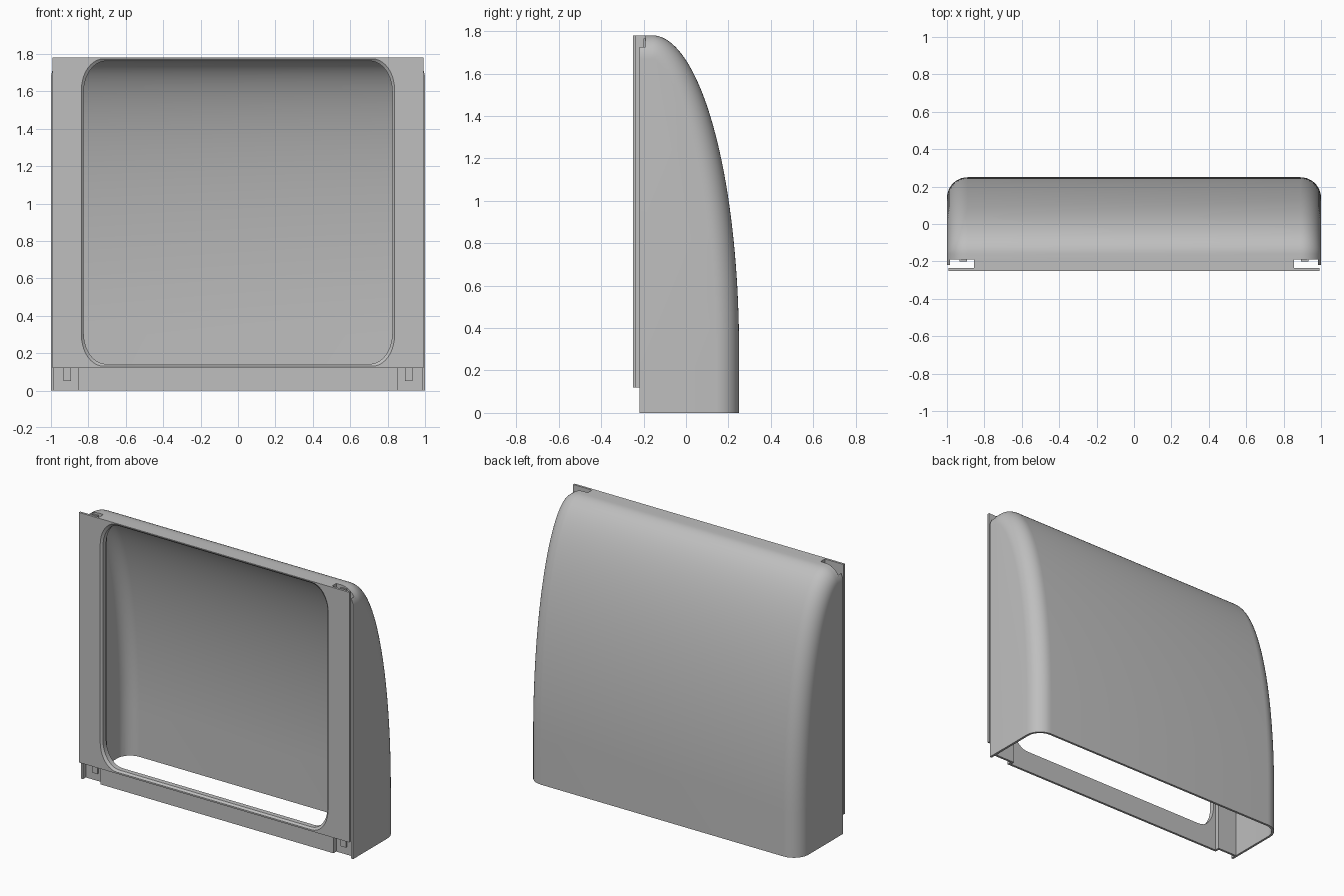
import bpy, bmesh, math

if "Cube" in bpy.data.objects:
    bpy.data.objects.remove(bpy.data.objects["Cube"])

W, TOP, R, T = 1.0, 1.78, 0.11, 0.015   # half width, height, side fillet, wall

grey = bpy.data.materials.new("light_grey")
grey.diffuse_color = (0.52, 0.52, 0.52, 1)
grey.use_nodes = True
grey.node_tree.nodes["Principled BSDF"].inputs["Base Color"].default_value = grey.diffuse_color


def finish(name, bm):
    bmesh.ops.recalc_face_normals(bm, faces=bm.faces)
    me = bpy.data.meshes.new(name)
    bm.to_mesh(me)
    bm.free()
    me.materials.append(grey)
    ob = bpy.data.objects.new(name, me)
    bpy.context.collection.objects.link(ob)
    return ob


def loft(name, rings):
    """Closed solid through equally sized rings of points."""
    bm = bmesh.new()
    vs = [[bm.verts.new(p) for p in ring] for ring in rings]
    n = len(vs[0])
    for a, b in zip(vs, vs[1:]):
        for i in range(n):
            j = (i + 1) % n
            bm.faces.new((a[i], a[j], b[j], b[i]))
    bm.faces.new(vs[0])
    bm.faces.new(vs[-1][::-1])
    return finish(name, bm)


def box(name, x0, x1, y0, y1, z0, z1):
    return loft(name, [[(x, y0, z0), (x, y1, z0), (x, y1, z1), (x, y0, z1)]
                       for x in (x0, x1)])


def boolean(ob, cutter, op='DIFFERENCE', remove=True):
    m = ob.modifiers.new("cut", 'BOOLEAN')
    m.operation, m.object, m.solver = op, cutter, 'EXACT'
    bpy.context.view_layer.update()
    bpy.context.view_layer.objects.active = ob
    bpy.ops.object.modifier_apply(modifier=m.name)
    if remove:
        bpy.data.objects.remove(cutter)


def side_profile(x, d, y0, z0):
    """Elliptical hood outline in the yz plane, offset inward by d."""
    a, b, cy, cz = 0.41, 1.48, -0.16, 0.30
    pts = [(x, y0, z0), (x, y0, TOP - d)]
    n = 40
    for i in range(n + 1):
        t = math.pi / 2 * (1 - i / n)
        c, s = math.cos(t), math.sin(t)
        k = math.hypot(b * c, a * s)
        pts.append((x, cy + a * c - d * b * c / k, cz + b * s - d * a * s / k))
    pts.append((x, 0.25 - d, z0))
    return pts


def hood_solid(name, t, y0, z0):
    """Hood with rounded sides, shrunk by the wall thickness t."""
    r, n = R - t, 10
    half = [(W - R + r * math.sin(p), t + r * (1 - math.cos(p)))
            for p in (math.pi / 2 * i / n for i in range(n + 1))]
    cols = [(-x, d) for x, d in reversed(half)] + half
    return loft(name, [side_profile(x, d, y0, z0) for x, d in cols])


def opening_ring(y, grow):
    """Rounded rectangle in the xz plane."""
    hx, hz, rx, rz, cz = 0.825 + grow, 0.81 + grow, 0.12, 0.165, 0.952
    pts = []
    for q in range(4):
        sx, sz = ((1, 1), (-1, 1), (-1, -1), (1, -1))[q]
        for i in range(11):
            a = math.pi / 2 * (q + i / 10)
            pts.append((sx * (hx - rx) + rx * math.cos(a), y,
                        cz + sz * (hz - rz) + rz * math.sin(a)))
    return pts


def opening_cutter():
    f = 0.012
    rings = [opening_ring(-0.3, f)]
    for i in range(7):
        a = math.pi / 2 * i / 6
        rings.append(opening_ring(-0.25 + f * math.sin(a), f * (1 - math.cos(a))
                                  if i == 0 else f * (1 - math.sin(a))))
    rings[1] = opening_ring(-0.25, f)
    rings.append(opening_ring(-0.1, 0))
    return loft("opening_cutter", rings)


# hood shell, open at the bottom and front
hood = hood_solid("hood_shell", 0, -0.22, 0)
outer = hood_solid("hood_outer", 0, -0.22, 0)
boolean(hood, hood_solid("hood_inner", T, -0.4, -0.2))
boolean(hood, box("cut", -0.86, 0.86, -0.4, -0.205, -0.2, 2))
for s in (-1, 1):
    x0, x1 = sorted((s * 0.855, s * 0.985))
    boolean(hood, box("cut", x0, x1, -0.4, -0.19, -0.2, 2))
parts = [hood]

# front mounting plate
plate = box("front_plate", -0.993, 0.993, -0.25, -0.235, 0.12, TOP)
boolean(plate, opening_cutter())

# front wall, thicker behind the plate
outline = [(-0.22, 0), (-0.205, 0), (-0.205, TOP), (-0.235, TOP),
           (-0.235, 0.12), (-0.22, 0.12)]
wall = loft("front_wall", [[(x, y, z) for y, z in outline] for x in (-0.855, 0.855)])
boolean(wall, opening_cutter())
parts += [plate, wall]

# guide channels on both sides
for s, side in ((-1, "left"), (1, "right")):
    x0, x1 = sorted((s * 0.84, s * 0.99))
    back = box(side + "_channel_back", x0, x1, -0.19, -0.175, 0, TOP)
    boolean(back, outer, 'INTERSECT', remove=False)
    x0, x1 = sorted((s * 0.84, s * 0.855))
    web = box(side + "_channel_web", x0, x1, -0.206, -0.175, 0, TOP)
    x0, x1 = sorted((s * 0.893, s * 0.932))
    rib = box(side + "_channel_rib", x0, x1, -0.2, -0.188, 0.05, 1.765)
    parts += [back, web, rib]
bpy.data.objects.remove(outer)

# smooth shading with sharp edges kept
for ob in parts:
    bpy.ops.object.select_all(action='DESELECT')
    ob.select_set(True)
    bpy.context.view_layer.objects.active = ob
    bpy.ops.object.shade_smooth_by_angle(angle=math.radians(30))
